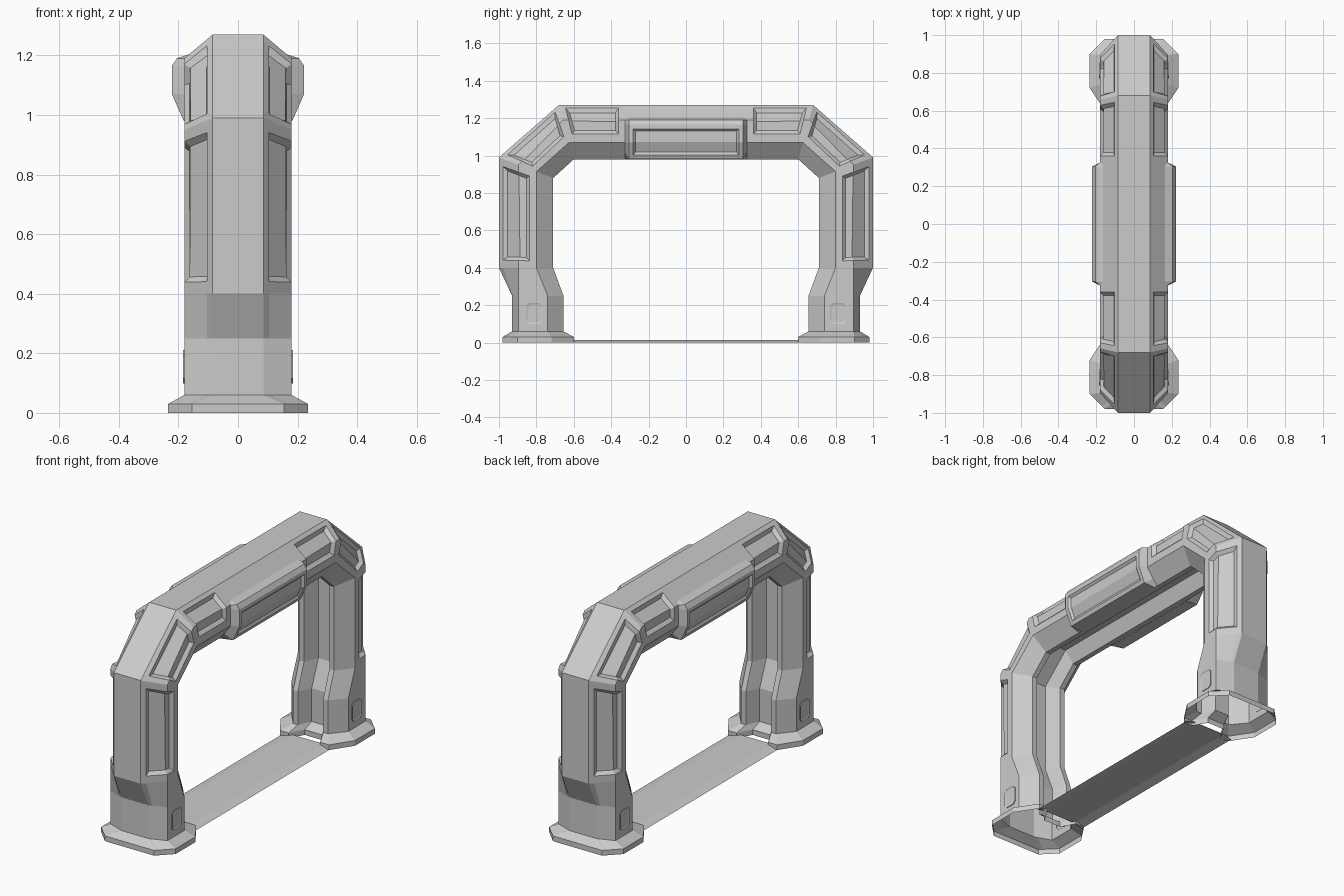
import bpy, bmesh
from mathutils import Vector

if "Cube" in bpy.data.objects:
    bpy.data.objects.remove(bpy.data.objects["Cube"])


def finish(name, bm, my=False):
    """Turn a bmesh of the +x half into an object mirrored across x (and y)."""
    me = bpy.data.meshes.new(name)
    bm.to_mesh(me)
    bm.free()
    ob = bpy.data.objects.new(name, me)
    bpy.context.collection.objects.link(ob)
    m = ob.modifiers.new("mirror", 'MIRROR')
    m.use_axis = (True, my, False)
    m.merge_threshold = 0.0005
    return ob


def skin(bm, rows):
    """Bridge equal-length rows of points; returns faces[row][column]."""
    vs = [[bm.verts.new(p) for p in r] for r in rows]
    return [[bm.faces.new((a[j], b[j], b[j + 1], a[j + 1])) for j in range(len(a) - 1)]
            for a, b in zip(vs, vs[1:])]


def panel(bm, faces, thickness, depth):
    bm.normal_update()
    bmesh.ops.inset_region(bm, faces=faces, thickness=thickness, depth=depth,
                           use_even_offset=True, use_boundary=True)


# Arch section: outer flat, chamfer, side, inner chamfer, lip and centre groove
def station(A, B, C, D, F, xs=(.085, .18, .18, .11, .08, .045)):
    p = lambda x, q: Vector((x, q[0], q[1]))
    a, b, c = p(xs[0], A), p(xs[1], B), p(xs[2], C)
    return [p(0, A), a, a.lerp(b, .2), b, b.lerp(c, .62), c,
            p(xs[3], D), p(xs[4], D), p(xs[5], F), p(0, F)]


def level(z, ys, **k):
    return station(*[(y, z) for y in ys], **k)


def mix(r, s, t):
    return [a.lerp(b, t) for a, b in zip(r, s)]


foot_y, foot_x = (.98, .90, .72, .60, .68), (.155, .235, .235, .155, .10, .055)
low_y = (.93, .895, .74, .655, .73)
leg = level(.40, (1.0, .895, .80, .71, .79))
knee = station((1.0, .99), (.895, .95), (.80, .914), (.71, .88), (.79, .91))
top = station((.68, 1.27), (.658, 1.19), (.625, 1.07), (.60, .98), (.622, 1.06))
mid = [Vector((v.x, .36, v.z)) for v in top]
centre = [Vector((v.x, 0, v.z)) for v in top]
rows = [level(0, foot_y, xs=foot_x), level(.03, foot_y, xs=foot_x),
        level(.06, low_y), level(.25, low_y), leg,
        mix(leg, knee, .07), mix(leg, knee, .93), knee,
        mix(knee, top, .08), mix(knee, top, .92), top,
        mix(top, mid, .1), mid, centre]
bm = bmesh.new()
grid = skin(bm, rows)
# Recessed panels folded over the outer corner edge
for i in (5, 8, 11):
    panel(bm, grid[i][2:4], .018, -.018)
finish("arch", bm, True)

# Raised housing on each side of the crossbeam
full = [(.16, 1.205), (.205, 1.19), (.222, 1.165), (.222, 1.07), (.183, .982), (.11, .978)]
end = [(.16, 1.20), (.18, 1.19), (.18, 1.165), (.18, 1.07), (.14, 1.015), (.11, .98)]
bm = bmesh.new()
grid = skin(bm, [[(x, y, z) for x, z in prof] for y, prof in
                 ((.325, end), (.305, full), (-.305, full), (-.325, end))])
window = grid[1][2:4]
panel(bm, window, .022, 0)
panel(bm, window, .012, -.012)
finish("beam_housing", bm)

# Small hatch on the side of each leg
bm = bmesh.new()
w, h, c = .043, .056, .016
pts = [(w, h - c), (w - c, h), (c - w, h), (-w, h - c),
       (-w, c - h), (c - w, -h), (w - c, -h), (w, c - h)]
hatch = bm.faces.new([bm.verts.new((.179, .813 + y, .155 + z)) for y, z in pts])
ring = bmesh.ops.extrude_face_region(bm, geom=[hatch])
bmesh.ops.translate(bm, vec=(.005, 0, 0),
                    verts=[v for v in ring['geom'] if isinstance(v, bmesh.types.BMVert)])
cap = [f for f in ring['geom'] if isinstance(f, bmesh.types.BMFace)]
bmesh.ops.delete(bm, geom=[hatch], context='FACES_ONLY') if hatch.is_valid else None
panel(bm, cap, .008, -.003)
finish("leg_hatch", bm, True)

# Thin threshold strip between the feet
bm = bmesh.new()
skin(bm, [[(0, y, .015), (.105, y, .015), (.155, y, 0)] for y in (-.62, .62)])
finish("threshold", bm)
